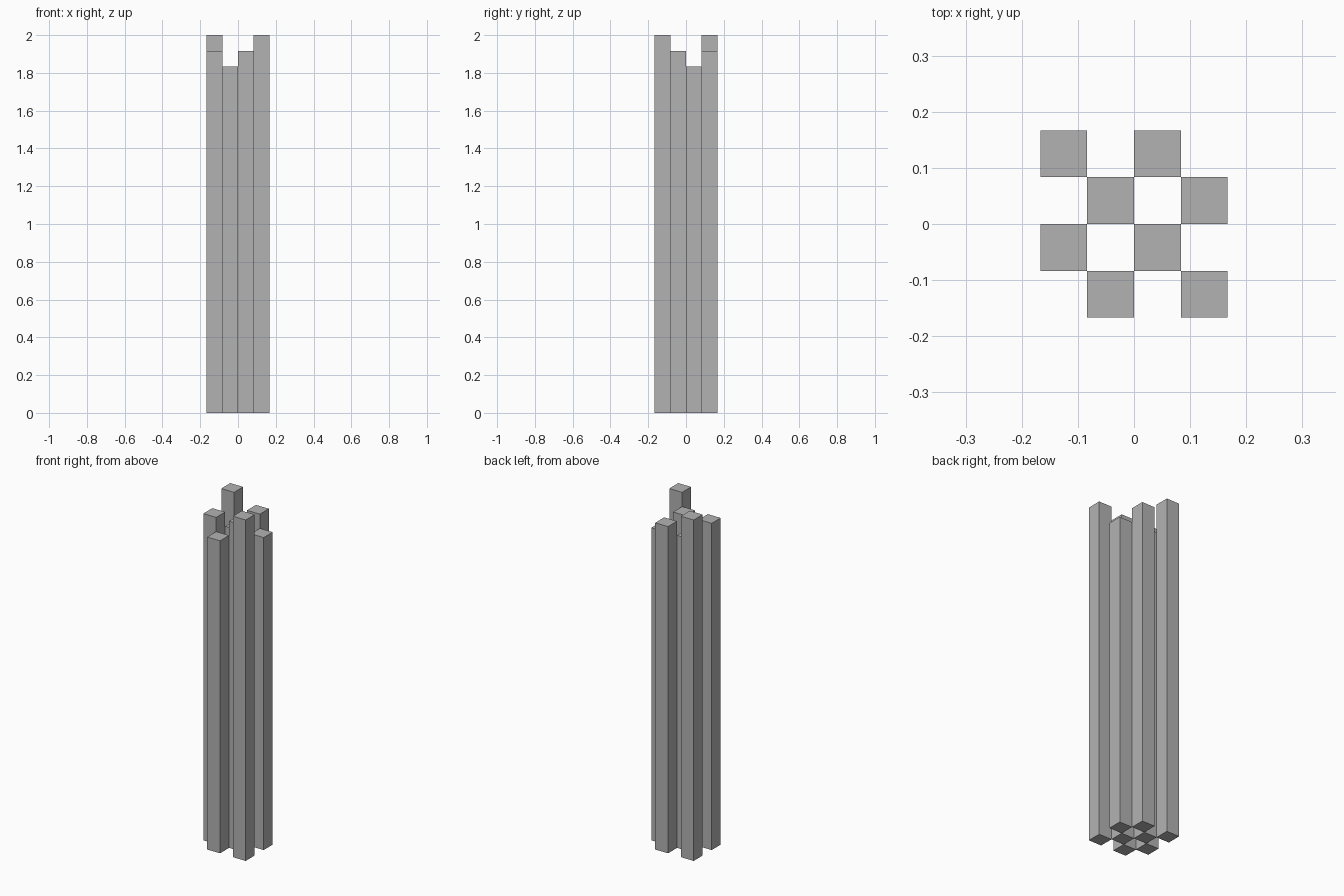
import bpy

if "Cube" in bpy.data.objects:
    bpy.data.objects.remove(bpy.data.objects["Cube"], do_unlink=True)

# Plain grey material
grey = bpy.data.materials.new("plain_grey")
grey.use_nodes = True
colour = (0.45, 0.45, 0.45, 1)
grey.diffuse_color = colour
grey.node_tree.nodes["Principled BSDF"].inputs["Base Color"].default_value = colour

UNIT = 2 / 24  # side of a column, and the step between column heights

# Heights in steps, by (column, row); rows run from front to back
heights = {
    (1, 0): 22, (3, 0): 24,
    (0, 1): 23, (2, 1): 23,
    (1, 2): 22, (3, 2): 22,
    (0, 3): 24, (2, 3): 23,
}


def add_column(col, row, steps):
    height = steps * UNIT
    bpy.ops.mesh.primitive_cube_add(
        size=1, location=((col - 1.5) * UNIT, (row - 1.5) * UNIT, height / 2))
    column = bpy.context.object
    column.name = f"column_{row + 1}_{col + 1}"
    column.scale = (UNIT, UNIT, height)
    bpy.ops.object.transform_apply(location=False, rotation=False, scale=True)
    column.data.materials.append(grey)


# Checkerboard cluster of square columns
for (col, row), steps in heights.items():
    add_column(col, row, steps)
